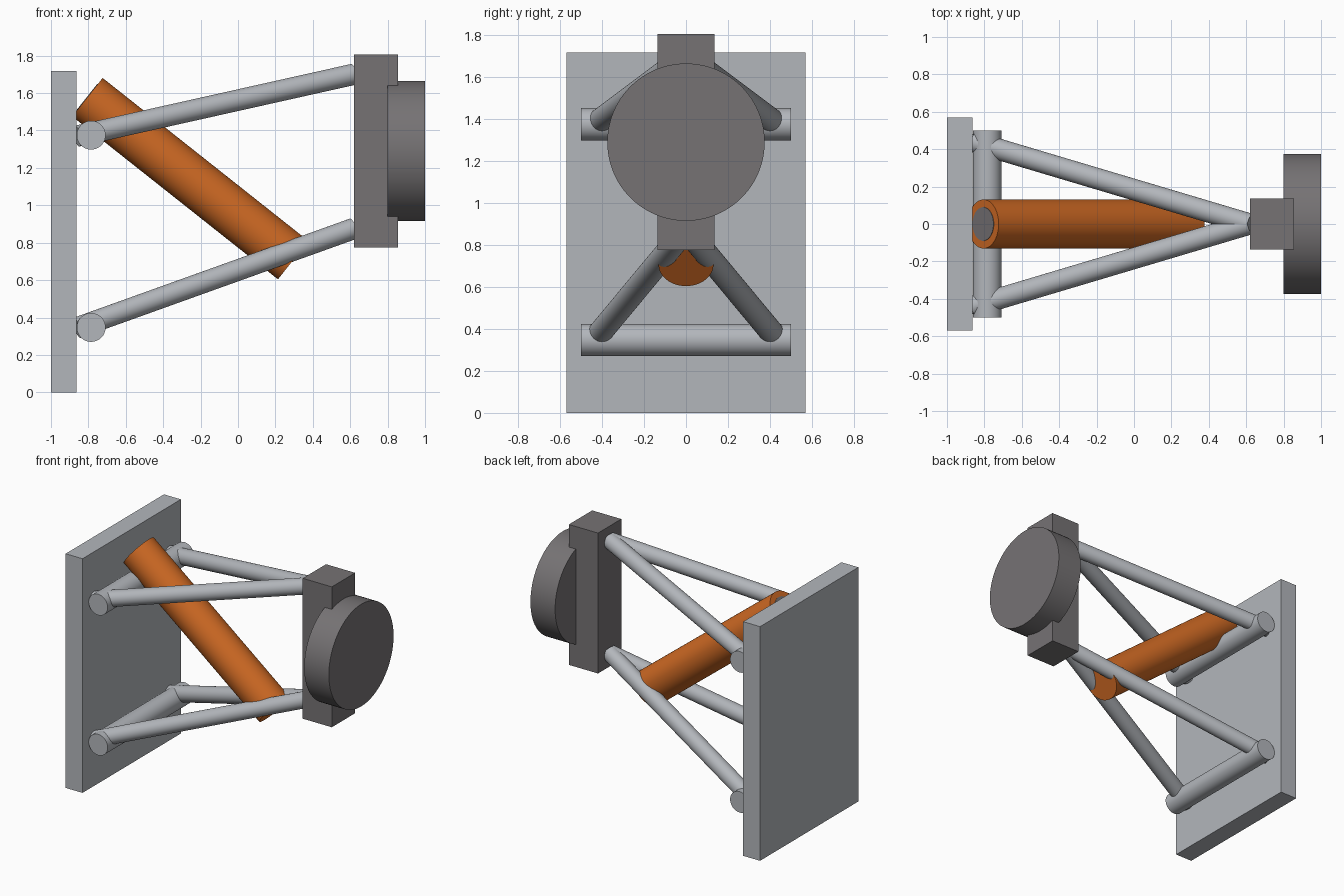
import bpy
import math
from mathutils import Vector

cube = bpy.data.objects.get("Cube")
if cube:
    bpy.data.objects.remove(cube, do_unlink=True)


def make_material(name, rgb):
    mat = bpy.data.materials.new(name)
    mat.use_nodes = True
    color = (*rgb, 1.0)
    mat.diffuse_color = color
    mat.node_tree.nodes["Principled BSDF"].inputs["Base Color"].default_value = color
    return mat


steel = make_material("light steel", (0.45, 0.47, 0.50))
iron = make_material("dark iron", (0.18, 0.17, 0.175))
orange = make_material("orange", (0.61, 0.14, 0.017))


def box(name, low, high, mat):
    low, high = Vector(low), Vector(high)
    bpy.ops.mesh.primitive_cube_add(size=1, location=(low + high) / 2)
    obj = bpy.context.object
    obj.name = name
    obj.scale = high - low
    bpy.ops.object.transform_apply(location=False, rotation=False, scale=True)
    obj.data.materials.append(mat)
    return obj


def rod(name, start, end, radius, mat, sides=64):
    """Solid round bar between two points."""
    start, end = Vector(start), Vector(end)
    axis = end - start
    bpy.ops.mesh.primitive_cylinder_add(
        vertices=sides, radius=radius, depth=axis.length, location=(start + end) / 2,
        rotation=axis.to_track_quat("Z", "Y").to_euler())
    obj = bpy.context.object
    obj.name = name
    obj.data.materials.append(mat)
    bpy.ops.object.shade_smooth_by_angle(angle=math.radians(30))
    return obj


# Chassis mounting plate
box("chassis_plate", (-1, -0.57, 0), (-0.863, 0.57, 1.718), steel)

# Lower and upper wishbones: a pivot bar and two converging arms each
for level, pivot_z, arm_z, tip_z in (("lower", 0.347, 0.345, 0.875),
                                     ("upper", 1.375, 1.37, 1.70)):
    rod(level + "_pivot_bar", (-0.785, -0.5, pivot_z), (-0.785, 0.5, pivot_z), 0.077, steel)
    for side, label in ((1, "back"), (-1, "front")):
        rod(f"{level}_{label}_arm", (-0.86, side * 0.44, arm_z), (0.617, 0, tip_z),
            0.057, steel, 48)

# Shock absorber with a dark core showing at its top end
top, bottom = Vector((-0.805, 0, 1.578)), Vector((0.295, 0, 0.707))
rod("shock_absorber", top, bottom, 0.131, orange)
direction = (bottom - top).normalized()
rod("shock_core", top - direction * 0.003, top + direction * 0.005, 0.09, iron)

# Upright and wheel hub
box("upright", (0.62, -0.135, 0.775), (0.856, 0.135, 1.805), iron)
rod("wheel_hub", (0.80, 0, 1.29), (1.0, 0, 1.29), 0.375, iron, 96)
